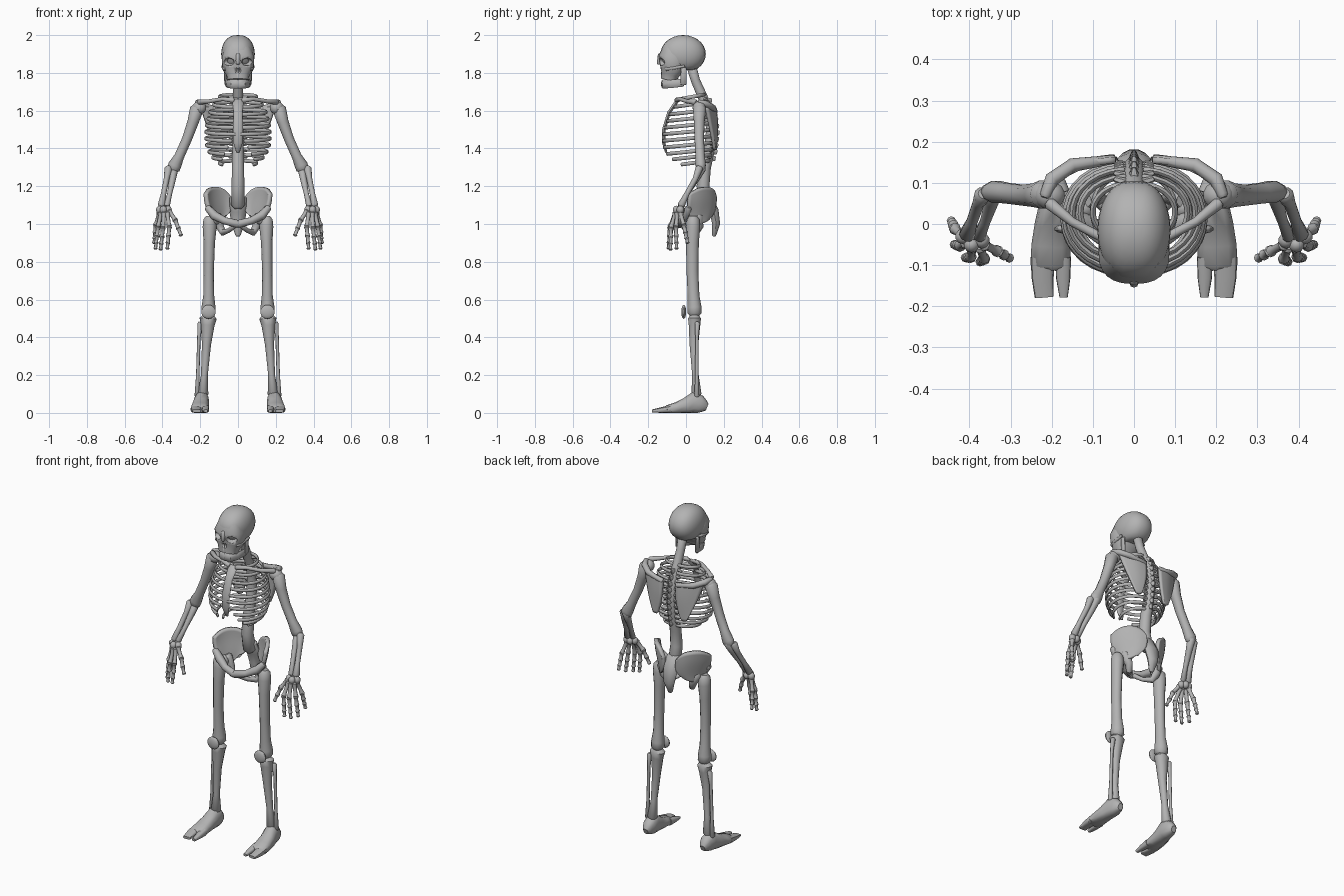
import bpy
import bmesh
from math import sin, cos, pi, radians
from mathutils import Vector, Matrix

default_cube = bpy.data.objects.get("Cube")
if default_cube:
    bpy.data.objects.remove(default_cube, do_unlink=True)

X, Y, Z = Vector((1, 0, 0)), Vector((0, 1, 0)), Vector((0, 0, 1))

bone_grey = bpy.data.materials.new("bone_grey")
bone_grey.use_nodes = True
bone_grey.diffuse_color = (.45, .45, .45, 1)
bone_grey.node_tree.nodes["Principled BSDF"].inputs["Base Color"].default_value = (.45, .45, .45, 1)


def power(value, exponent):
    return abs(value) ** exponent * (1 if value >= 0 else -1)


def tube(bm, points, up=Y, sides=10, rounded=True, square=1):
    """Loft elliptical rings through points of (x, y, z, width, depth)."""
    centres = [Vector(p[:3]) for p in points]
    rings = []
    last = len(points) - 1
    for i, point in enumerate(points):
        tangent = (centres[min(i + 1, last)] - centres[max(i - 1, 0)]).normalized()
        side = tangent.cross(up).normalized()
        normal = side.cross(tangent)
        width, depth = point[3], point[-1]
        ring = (centres[i], side * width, normal * depth)
        if rounded and i in (0, last):
            outward = tangent * min(width, depth) * (.5 if i else -.5)
            cap = (centres[i] + outward, side * width * .6, normal * depth * .6)
            rings += [cap, ring] if i == 0 else [ring, cap]
        else:
            rings.append(ring)
    loops = []
    for centre, side, normal in rings:
        loops.append([bm.verts.new(centre + side * power(cos(2 * pi * k / sides), square)
                                   + normal * power(sin(2 * pi * k / sides), square))
                      for k in range(sides)])
    for lower, upper in zip(loops, loops[1:]):
        for k in range(sides):
            n = (k + 1) % sides
            bm.faces.new((lower[k], lower[n], upper[n], upper[k]))
    bm.faces.new(loops[0])
    bm.faces.new(loops[-1])


def ball(bm, centre, radii, segments=14):
    matrix = Matrix.Translation(centre) @ Matrix.Diagonal((*radii, 1))
    return bmesh.ops.create_uvsphere(bm, u_segments=segments, v_segments=segments // 2 + 2,
                                     radius=1, matrix=matrix)["verts"]


def long_bone(bm, start, end, radius):
    """A short shaft with swollen ends."""
    a, b = Vector(start), Vector(end)
    tube(bm, [(*a.lerp(b, t), radius * swell)
              for t, swell in ((.04, 1.25), (.25, .9), (.75, .85), (.96, 1.15))], sides=8)


def sheet(bm, rows):
    grid = [[bm.verts.new(p) for p in row] for row in rows]
    for upper, lower in zip(grid, grid[1:]):
        for k in range(len(upper) - 1):
            bm.faces.new((upper[k], upper[k + 1], lower[k + 1], lower[k]))


def finish(name, bm, mirror=False, thickness=0):
    bmesh.ops.recalc_face_normals(bm, faces=bm.faces)
    mesh = bpy.data.meshes.new(name)
    bm.to_mesh(mesh)
    bm.free()
    obj = bpy.data.objects.new(name, mesh)
    bpy.context.collection.objects.link(obj)
    mesh.materials.append(bone_grey)
    bpy.ops.object.select_all(action="DESELECT")
    obj.select_set(True)
    bpy.context.view_layer.objects.active = obj
    bpy.ops.object.shade_smooth_by_angle(angle=radians(45))
    if thickness:
        rounding = obj.modifiers.new("rounding", "SUBSURF")
        rounding.levels = rounding.render_levels = 2
        rounding.boundary_smooth = "PRESERVE_CORNERS"
        solid = obj.modifiers.new("thickness", "SOLIDIFY")
        solid.thickness, solid.offset = thickness, 0
    if mirror:
        obj.modifiers.new("mirror", "MIRROR")
    return obj


def tube_part(name, points, mirror=False, **options):
    bm = bmesh.new()
    tube(bm, points, **options)
    return finish(name, bm, mirror)


# Skull: braincase with a flattened base, and a face with cut openings
bm = bmesh.new()
for vert in ball(bm, (0, -.015, 1.9), (.089, .12, .1), 24):
    vert.co.z = max(vert.co.z, 1.815)
    vert.co.x = .089 * power(vert.co.x / .089, .8)
finish("braincase", bm)

face = tube_part("face", [(0, -.062, 1.935, .068, .058), (0, -.07, 1.885, .086, .076),
                          (0, -.07, 1.85, .085, .07), (0, -.075, 1.815, .08, .062),
                          (0, -.085, 1.79, .062, .048), (0, -.09, 1.762, .055, .043)],
                 sides=24, rounded=False, square=.8)
bm = bmesh.new()
for side in (-1, 1):
    ball(bm, (side * .05, -.14, 1.858), (.031, .042, .021))
    ball(bm, (side * .007, -.14, 1.812), (.009, .022, .016))
cutter = finish("face_cutter", bm)
cut = face.modifiers.new("openings", "BOOLEAN")
cut.object, cut.operation, cut.solver = cutter, "DIFFERENCE", "EXACT"
cut.use_self = True
bpy.context.view_layer.objects.active = face
bpy.ops.object.modifier_apply(modifier=cut.name)
bpy.data.objects.remove(cutter, do_unlink=True)

tube_part("nose_bridge", [(0, -.135, 1.895, .014), (0, -.144, 1.85, .011)], sides=8)
tube_part("cheek_arch", [(.066, -.105, 1.822, .012), (.077, -.07, 1.825, .009),
                         (.08, -.01, 1.835, .007)], mirror=True, up=Z)
bm = bmesh.new()
tube(bm, [(.0, -.12, 1.741, .013, .025), (.03, -.115, 1.741, .013, .025),
          (.05, -.08, 1.742, .011, .023), (.062, -.015, 1.748, .008, .022)], up=Z)
tube(bm, [(.064, -.014, 1.74, .008, .018), (.068, -.012, 1.825, .008, .015)])
finish("lower_jaw", bm, mirror=True)

# Spine with rear and side processes
spine = [(0, .03, 1.83, .026), (0, .05, 1.76, .024), (0, .085, 1.68, .026), (0, .12, 1.6, .027),
         (0, .135, 1.5, .028), (0, .125, 1.4, .03), (0, .1, 1.3, .032), (0, .09, 1.2, .034),
         (0, .11, 1.1, .036)]
tube_part("spine", spine, sides=12)


def spine_depth(z):
    for a, b in zip(spine, spine[1:]):
        if a[2] >= z >= b[2]:
            return a[1] + (b[1] - a[1]) * (a[2] - z) / (a[2] - b[2])
    return spine[-1][1]


bm = bmesh.new()
for i in range(10):
    z = 1.66 - i * .034
    y = spine_depth(z)
    tube(bm, [(0, y, z, .024, .016), (0, y + .04, z - .008, .007, .015)], up=Z, sides=6)
    tube(bm, [(-.045, y + .015, z, .008), (0, y, z, .014), (.045, y + .015, z, .008)], up=Z, sides=6)
finish("vertebra_processes", bm)
tube_part("sacrum", [(0, .115, 1.14, .045, .024), (0, .148, 1.07, .046, .026),
                     (0, .16, 1, .034, .022), (0, .148, .94, .014, .012)])

# Rib cage: each rib is (height, half width, front, sweep)
ribs = [(1.685, .1, -.04, 1), (1.645, .13, -.06, 1), (1.605, .15, -.085, 1), (1.57, .16, -.1, 1),
        (1.535, .168, -.112, 1), (1.5, .172, -.12, 1), (1.465, .172, -.122, .96),
        (1.43, .168, -.12, .92), (1.395, .155, -.11, .87), (1.365, .135, -.09, .8),
        (1.335, .1, -.06, .7)]
bm = bmesh.new()
for height, width, front, sweep in ribs:
    back = spine_depth(height) + .015
    middle, half = (back + front) / 2, (back - front) / 2
    path = []
    for k in range(15):
        angle = pi * (.04 + .95 * sweep * k / 14)
        drop = .025 * (1 - cos(angle)) / 2
        path.append((width * sin(angle) ** .85, middle + half * cos(angle), height - drop, .007, .01))
    tube(bm, path, up=Z, sides=8)
finish("ribs", bm, mirror=True)
tube_part("breastbone", [(0, -.045, 1.655, .03, .01), (0, -.09, 1.59, .024, .01),
                         (0, -.117, 1.5, .026, .01), (0, -.118, 1.43, .024, .009),
                         (0, -.105, 1.38, .01, .006)])

# Shoulder girdle
tube_part("collar_bone", [(.025, -.048, 1.655, .014), (.08, -.032, 1.662, .011),
                          (.15, .005, 1.65, .011), (.205, .05, 1.645, .015)], mirror=True, up=Z)
bm = bmesh.new()
sheet(bm, [[(.045, .155, 1.61), (.12, .15, 1.62), (.195, .105, 1.62)],
           [(.045, .163, 1.53), (.11, .157, 1.53), (.175, .12, 1.55)],
           [(.06, .16, 1.45), (.1, .155, 1.45), (.14, .14, 1.46)],
           [(.08, .155, 1.395), (.095, .153, 1.39), (.11, .15, 1.395)]])
finish("shoulder_blade", bm, mirror=True, thickness=.016)
tube_part("shoulder_ridge", [(.05, .157, 1.595, .011), (.15, .143, 1.615, .017),
                             (.2, .108, 1.635, .018), (.215, .07, 1.645, .014)],
          mirror=True, up=Z)

# Arms
bm = bmesh.new()
ball(bm, (.205, .07, 1.615), (.038, .035, .035))
tube(bm, [(.218, .072, 1.61, .036), (.238, .07, 1.54, .03), (.27, .07, 1.45, .026),
          (.31, .075, 1.36, .026), (.335, .078, 1.31, .035, .028), (.342, .078, 1.29, .033, .025)])
finish("upper_arm", bm, mirror=True)
tube_part("outer_forearm", [(.368, .07, 1.295, .021), (.378, .05, 1.24, .015),
                            (.394, .005, 1.16, .014), (.405, -.025, 1.1, .02)], mirror=True)
tube_part("inner_forearm", [(.338, .085, 1.295, .023), (.346, .055, 1.24, .018),
                            (.362, .005, 1.16, .013), (.376, -.03, 1.1, .016)], mirror=True)

# Hands: wrist bones, then each digit runs wrist, knuckle, tip
bm = bmesh.new()
for x, y in ((.37, -.04), (.395, -.05), (.415, -.03), (.39, -.025)):
    ball(bm, (x, y, 1.075), (.02, .02, .022), 10)
finish("wrist_bones", bm, mirror=True)
digits = {"thumb": ((.365, -.05, 1.07), (.332, -.066, 1.02), (.302, -.083, .94)),
          "index_finger": ((.375, -.055, 1.06), (.364, -.085, .985), (.374, -.092, .87)),
          "middle_finger": ((.392, -.055, 1.06), (.397, -.08, .98), (.41, -.082, .865)),
          "ring_finger": ((.407, -.045, 1.06), (.423, -.053, .985), (.437, -.05, .87)),
          "little_finger": ((.415, -.03, 1.06), (.435, -.012, .995), (.444, .008, .9))}
for name, (wrist, knuckle, tip) in digits.items():
    bm = bmesh.new()
    long_bone(bm, wrist, knuckle, .0125)
    a, b = Vector(knuckle), Vector(tip)
    stops = (0, .55, 1) if name == "thumb" else (0, .42, .73, 1)
    for start, end in zip(stops, stops[1:]):
        long_bone(bm, a.lerp(b, start), a.lerp(b, end), .012 - start * .003)
    finish(name, bm, mirror=True)

# Pelvis: flared wings, front bar and lower loop
bm = bmesh.new()
sheet(bm, [[(.04, .155, 1.14), (.065, .145, 1.18), (.11, .12, 1.198), (.155, .07, 1.195), (.172, .015, 1.16)],
           [(.035, .15, 1.1), (.07, .145, 1.12), (.11, .115, 1.13), (.15, .065, 1.13), (.17, .008, 1.11)],
           [(.04, .145, 1.06), (.08, .125, 1.05), (.11, .085, 1.05), (.135, .05, 1.05), (.15, .01, 1.07)],
           [(.075, .115, 1.03), (.095, .1, 1.01), (.11, .075, 1), (.125, .05, 1.01), (.135, .015, 1.04)]])
finish("hip_wing", bm, mirror=True, thickness=.022)
bm = bmesh.new()
tube(bm, [(.16, .012, 1.085, .018), (.125, .005, 1.045, .024), (.07, -.02, 1.017, .02),
          (0, -.033, 1.0, .022)], up=Z)
tube(bm, [(.115, .06, 1.04, .03), (.095, .07, .985, .022), (.08, .055, .955, .018),
          (.05, .015, .965, .012), (.012, -.025, .995, .014)], up=X)
finish("lower_pelvis", bm, mirror=True)

# Legs
bm = bmesh.new()
ball(bm, (.122, .04, 1.025), (.03, .03, .03))
tube(bm, [(.15, .038, 1.025, .033), (.15, .038, .985, .037), (.152, .034, .9, .03, .034),
          (.155, .034, .75, .027, .031), (.155, .04, .62, .029, .031), (.156, .045, .56, .037),
          (.156, .045, .53, .038)], sides=12)
finish("thigh_bone", bm, mirror=True)
bm = bmesh.new()
ball(bm, (.156, -.012, .535), (.039, .013, .037))
finish("kneecap", bm, mirror=True)
tube_part("shin_bone", [(.158, .045, .5, .046, .036), (.16, .045, .465, .036, .032),
                        (.167, .042, .36, .024), (.178, .05, .2, .018), (.185, .055, .1, .028)],
          mirror=True)
tube_part("calf_bone", [(.2, .06, .475, .014), (.207, .058, .4, .009), (.213, .057, .2, .009),
                        (.216, .057, .09, .014)], mirror=True)

# Feet: heel to ball, then split blunt toes, all flattened underneath
bm = bmesh.new()
tube(bm, [(.19, .1, .035, .026, .03), (.19, .075, .045, .036, .048), (.192, .04, .055, .04, .056),
          (.198, 0, .038, .043, .042), (.202, -.05, .026, .047, .031), (.203, -.1, .018, .049, .023)],
     up=Z, sides=12, square=.8)
for centre, width, tip, tip_width in ((.172, .019, .171, .01), (.222, .029, .218, .023)):
    tube(bm, [(centre, -.08, .021, width, .021), (centre, -.13, .015, width * .93, .015),
              (tip, -.178, .01, tip_width, .008)], up=Z, sides=12, square=.65, rounded=False)
for vert in bm.verts:
    vert.co.z = max(vert.co.z, 0)
finish("foot", bm, mirror=True)
